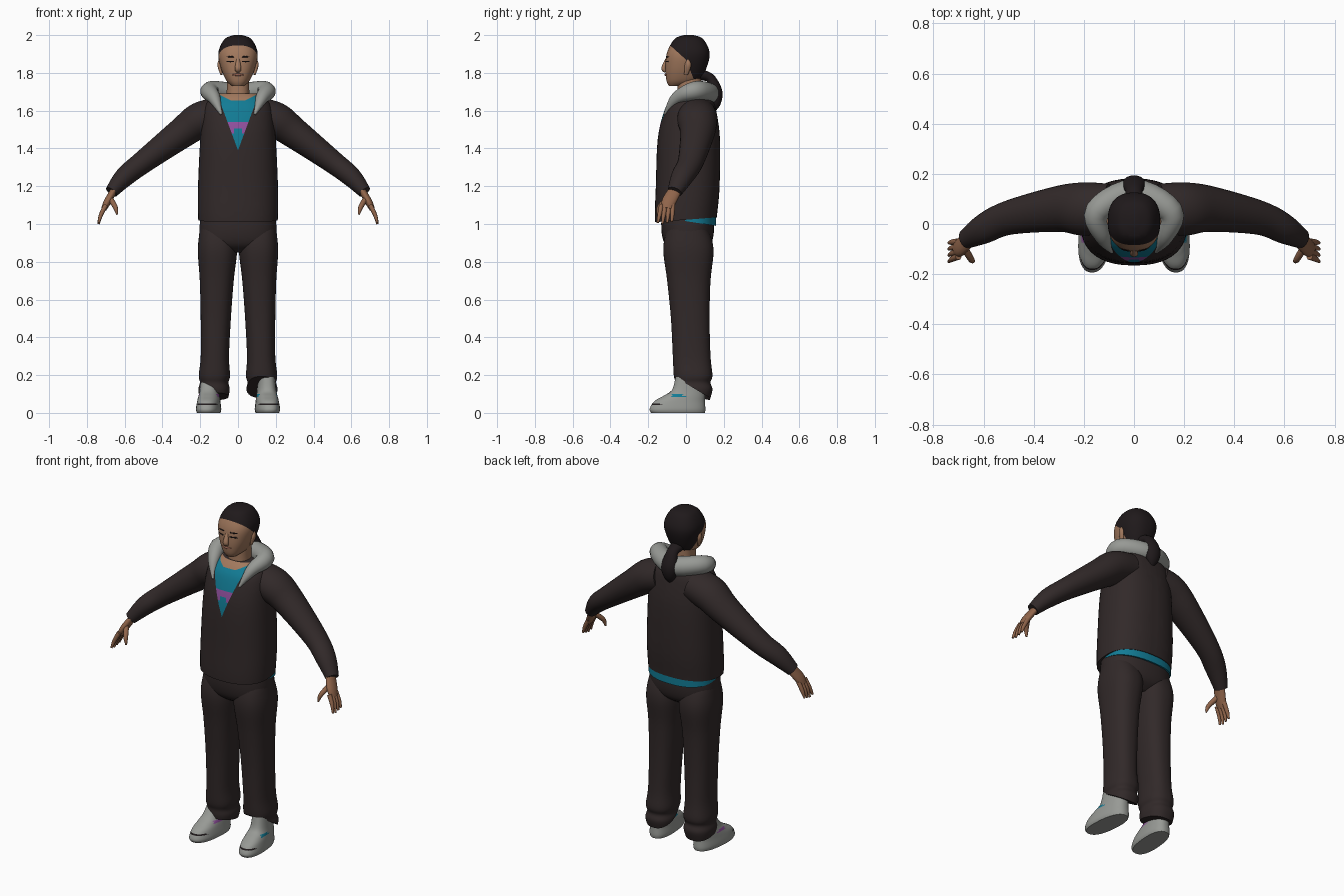
import bpy, bmesh, math
from mathutils import Vector

if "Cube" in bpy.data.objects:
    bpy.data.objects.remove(bpy.data.objects["Cube"])


def colour(name, red, green, blue):
    material = bpy.data.materials.new(name)
    material.use_nodes = True
    material.diffuse_color = (red, green, blue, 1)
    shader = material.node_tree.nodes["Principled BSDF"]
    shader.inputs["Base Color"].default_value = (red, green, blue, 1)
    shader.inputs["Roughness"].default_value = .8
    return material


CLOTH = colour("dark cloth", .031, .022, .022)
HAIR = colour("hair", .014, .01, .011)
SKIN = colour("face skin", .36, .19, .11)
HAND = colour("hand skin", .28, .13, .07)
LIP = colour("lips", .27, .11, .075)
SHIRT = colour("blue shirt", .006, .2, .3)
PINK = colour("pink print", .28, .08, .34)
GREY = colour("light grey", .31, .32, .3)
X, Y, Z = Vector((1, 0, 0)), Vector((0, 1, 0)), Vector((0, 0, 1))


def smooth(rows, steps=5):
    """Catmull-Rom curve through rows of numbers."""
    last = len(rows) - 1
    out = []
    for i in range(last):
        before, start, end, after = (rows[max(0, min(last, i + k))] for k in (-1, 0, 1, 2))
        for step in range(steps):
            t = step / steps
            out.append([b + t / 2 * (c - a + t * (2 * a - 5 * b + 4 * c - d + t * (3 * (b - c) + d - a)))
                        for a, b, c, d in zip(before, start, end, after)])
    return out + [list(rows[-1])]


def oval(sides, power):
    """Points of a rounded-square unit outline."""
    for k in range(sides):
        angle = math.tau * (k + .5) / sides
        c, s = math.cos(angle), math.sin(angle)
        yield math.copysign(abs(c) ** (2 / power), c), math.copysign(abs(s) ** (2 / power), s)


def finish(ob, bm):
    bmesh.ops.recalc_face_normals(bm, faces=bm.faces)
    bm.to_mesh(ob.data)
    bm.free()
    ob.data.shade_smooth()
    ob.data.set_sharp_from_angle(angle=math.radians(45))


def skin(name, loops, materials):
    """Closed surface through a stack of point loops."""
    bm = bmesh.new()
    rings = [[bm.verts.new(point) for point in loop] for loop in loops]
    for low, high in zip(rings, rings[1:]):
        for k in range(len(low)):
            bm.faces.new((low[k - 1], low[k], high[k], high[k - 1]))
    bm.faces.new(rings[0][::-1])
    bm.faces.new(rings[-1])
    ob = bpy.data.objects.new(name, bpy.data.meshes.new(name))
    bpy.context.scene.collection.objects.link(ob)
    for material in materials:
        ob.data.materials.append(material)
    finish(ob, bm)
    return ob


def loft(name, rows, *materials, centre=0, lean=0, splay=0, side=1, sides=40):
    """Rows of height, half width, front y and back y."""
    loops = []
    for z, width, front, back in smooth(rows):
        middle, depth = (front + back) / 2, (back - front) / 2
        points = [(c * width, middle + s * depth) for c, s in oval(sides, 2.4)]
        loops.append([(side * (centre + lean * z + x - splay * y), y, z) for x, y in points])
    return skin(name, loops, materials)


def tube(name, rows, material, axis, wide=1, side=1, sides=16):
    """Rows of x, y, z and radius; the section is wide times larger along the axis."""
    rows = smooth(rows)
    path = [Vector(row[:3]) for row in rows]
    loops = []
    for i, (point, row) in enumerate(zip(path, rows)):
        along = (path[min(i + 1, len(path) - 1)] - path[max(i - 1, 0)]).normalized()
        v = (axis - along * along.dot(axis)).normalized() * row[3] * wide
        u = along.cross(v) / wide
        ring = [point + u * c + v * s for c, s in oval(sides, 2)]
        loops.append([(side * p.x, p.y, p.z) for p in ring])
    return skin(name, loops, [material])


def cut(bm, point, normal, clear=False):
    geometry = bm.verts[:] + bm.edges[:] + bm.faces[:]
    result = bmesh.ops.bisect_plane(bm, geom=geometry, plane_co=point, plane_no=normal, clear_inner=clear)
    return [item for item in result["geom_cut"] if isinstance(item, bmesh.types.BMEdge)]


REACH = .16


def trim(ob, front, back):
    """Cut off the bottom along a hem sloping between two heights."""
    bm = bmesh.new()
    bm.from_mesh(ob.data)
    hem = cut(bm, (0, -REACH, front), (0, front - back, 2 * REACH), clear=True)
    bmesh.ops.edgeloop_fill(bm, edges=hem)
    finish(ob, bm)


def paint(ob, planes, rule):
    """Cut clean borders, then pick each face's material by a rule."""
    bm = bmesh.new()
    bm.from_mesh(ob.data)
    for point, normal in planes:
        cut(bm, point, normal)
    for face in bm.faces:
        face.material_index = rule(face.calc_center_median())
    finish(ob, bm)


def level(*heights):
    return [(Z * height, Z) for height in heights]


# Jacket body with the open V front showing the shirt and its arched print
jacket = loft("jacket_body", [
    (.95, .205, -.16, .155), (1.05, .212, -.165, .165), (1.2, .212, -.16, .178), (1.45, .2, -.15, .18),
    (1.6, .185, -.115, .16), (1.66, .15, -.08, .14), (1.69, .1, -.05, .11)],
    CLOTH, SHIRT, PINK, SKIN, sides=48)
trim(jacket, front=1.01, back=1.035)
V_TIP, V_SLOPE = 1.39, .37
LEG_LOW, BAND_LOW, BAND_HIGH, LEG_INSIDE = 1.48, 1.505, 1.54, .02
NECK_POINT, NECK_FLAT, NECK_SLOPE = 1.635, 1.655, .5


def opening(centre):
    across, z = abs(centre.x), centre.z
    if centre.y > 0 or across > V_SLOPE * (z - V_TIP):
        return 0
    if z > NECK_FLAT and z > NECK_POINT + NECK_SLOPE * across:
        return 3
    low = LEG_LOW if across > LEG_INSIDE else BAND_LOW
    return 2 if low < z < BAND_HIGH else 1


borders = level(LEG_LOW, BAND_LOW, BAND_HIGH, NECK_FLAT)
for way in (X, -X):
    borders += [(Z * V_TIP, way - Z * V_SLOPE), (Z * NECK_POINT, Z - way * NECK_SLOPE), (way * LEG_INSIDE, way)]
paint(jacket, borders, opening)

# Shirt hem peeking out at the back
hem = loft("shirt_hem", [(.95, .203, -.12, .16), (1.1, .203, -.12, .16)], SHIRT)
trim(hem, front=1.04, back=.99)

# Hood lying around the neck
half = [(0, .125, 1.69, .055), (.145, .05, 1.705, .051), (.125, -.05, 1.665, .033), (.088, -.113, 1.58, .006)]
mirrored = [(-x, y, z, radius) for x, y, z, radius in half[:0:-1]]
tube("hood", mirrored + half, GREY, Z, sides=24)

# Neck and head, with hair behind a sloping hairline
loft("neck", [(1.6, .07, -.05, .09), (1.7, .06, -.045, .08), (1.8, .06, -.045, .08)], SKIN)
head = loft("head", [
    (1.73, .03, -.09, -.02), (1.76, .062, -.104, .07), (1.83, .092, -.11, .11), (1.91, .104, -.1, .125),
    (1.98, .07, -.06, .09), (2, .02, -.01, .04)], SKIN, HAIR)
TEMPLE = Z * 1.87
hairlines = [(TEMPLE, Z + Y * .9), (TEMPLE, Y + Z * .4)]
paint(head, hairlines, lambda centre: int(any((centre - p).dot(n) > 0 for p, n in hairlines)))
tube("ponytail", [(0, .08, 1.79, .03), (0, .13, 1.77, .026), (0, .155, 1.7, .038), (0, .155, 1.64, .03),
                  (0, .15, 1.6, .008)], HAIR, X, wide=1.3)
tube("nose", [(0, -.103, 1.875, .006), (0, -.118, 1.825, .013), (0, -.106, 1.81, .01)], SKIN, X, wide=1.3)
tube("mouth", [(-.03, -.103, 1.79, .003), (0, -.107, 1.79, .007), (.03, -.103, 1.79, .003)], LIP, Z)

for side, label in ((1, "left"), (-1, "right")):
    # Face details
    for part, z, back in (("eye", 1.86, 0), ("eyebrow", 1.885, .003)):
        tube(f"{label}_{part}", [(.02, back - .107, z, .003), (.04, back - .102, z, .004),
                                 (.06, back - .092, z, .003)], HAIR, Z, side=side, sides=8)
    tube(f"{label}_ear", [(.087, 0, 1.79, .006), (.099, .01, 1.84, .01), (.098, .01, 1.87, .004)],
         SKIN, Y, wide=1.7, side=side)

    # Sleeve
    tube(f"{label}_sleeve", [(.1, .06, 1.58, .09), (.2, .06, 1.55, .095), (.3, .06, 1.48, .082),
                             (.5, .025, 1.33, .061), (.6, -.02, 1.25, .053), (.67, -.06, 1.17, .035)],
         CLOTH, Y, wide=1.12, side=side, sides=28)

    # Hand with four spread fingers and a thumb
    tube(f"{label}_palm", [(.65, -.05, 1.19, .018), (.69, -.09, 1.12, .02), (.71, -.1, 1.08, .015)],
         HAND, Y, wide=1.9, side=side)
    tube(f"{label}_thumb", [(.68, -.09, 1.14, .015), (.65, -.14, 1.09, .013), (.64, -.15, 1.05, .005)],
         HAND, Y, side=side)
    for i, finger in enumerate(("index", "middle", "ring", "little")):
        base = .02 * i - .13
        tip = .025 * i - .15
        drop = .006 * abs(i - 1)
        tube(f"{label}_{finger}_finger", [(.7, base, 1.1, .013), (.725, (base + tip) / 2, 1.05, .011),
                                          (.738, tip, 1 + drop, .006)], HAND, Y, side=side)

    # Trouser leg with a slanted, rumpled cuff
    leg = loft(f"{label}_trouser_leg", [
        (1.02, .09, -.08, .09), (.94, .1, -.11, .13), (.85, .104, -.12, .146), (.7, .09, -.1, .13),
        (.5, .08, -.08, .125), (.3, .075, -.07, .13), (.2, .083, -.065, .14), (.16, .076, -.055, .13),
        (.12, .083, -.055, .14), (.05, .07, -.04, .12)], CLOTH, centre=.13, lean=-.025, side=side)
    trim(leg, front=.25 if side > 0 else .13, back=.06)

    # Shoe with a dark toe mark and coloured lacing; the left ankle shows under its raised cuff
    ankle = -.055 if side > 0 else -.02
    shoe = loft(f"{label}_shoe", [
        (0, .06, -.185, .1), (.02, .065, -.193, .103), (.06, .06, -.17, .1), (.09, .055, -.12, .1),
        (.12, .05, -.075, .095), (.19, .043, ankle, .085)],
        GREY, HAIR, SHIRT if side > 0 else PINK, centre=.152, splay=.08, side=side)
    MARK_LOW, MARK_HIGH, LACE_LOW, LACE_HIGH = .042, .05, .085, .1

    def marks(centre):
        if MARK_LOW < centre.z < MARK_HIGH and centre.y < -.13:
            return 1
        return 2 if LACE_LOW < centre.z < LACE_HIGH and -.07 < centre.y < -.01 else 0

    paint(shoe, level(MARK_LOW, MARK_HIGH, LACE_LOW, LACE_HIGH), marks)

# Trouser hips running into both legs
loft("trouser_hips", [(1.06, .198, -.13, .145), (.96, .204, -.13, .148), (.89, .19, -.11, .13),
                      (.85, .09, -.06, .08)], CLOTH)
